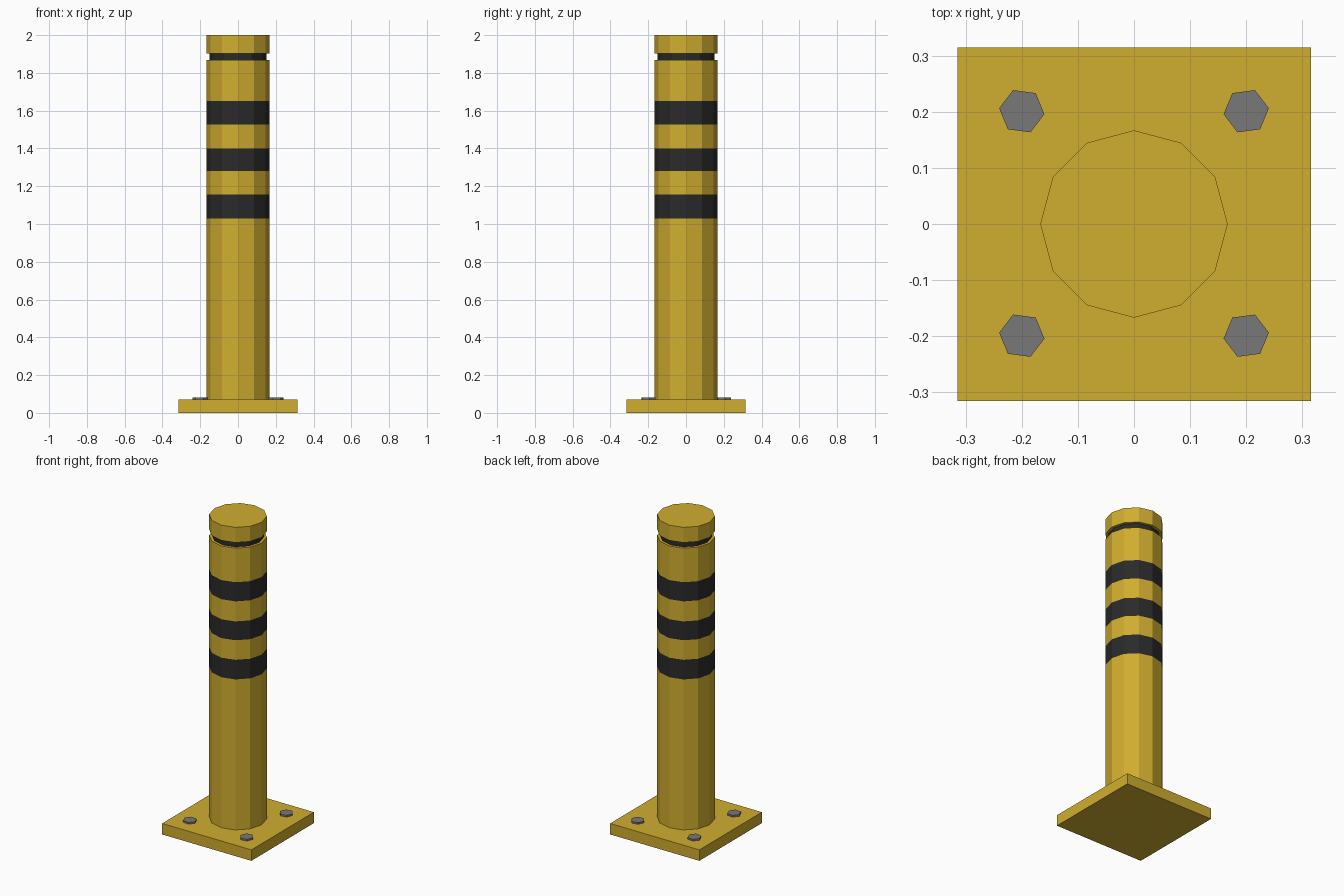
import bpy, bmesh, math

if "Cube" in bpy.data.objects:
    bpy.data.objects.remove(bpy.data.objects["Cube"])

def material(name, rgb):
    m = bpy.data.materials.new(name)
    m.diffuse_color = (*rgb, 1)
    m.use_nodes = True
    m.node_tree.nodes["Principled BSDF"].inputs["Base Color"].default_value = m.diffuse_color
    return m

YELLOW = material("safety yellow", (0.63, 0.42, 0.028))
BLACK = material("black", (0.023, 0.023, 0.023))
GREY = material("bolt grey", (0.19, 0.19, 0.19))

def lathe(name, profile, sides, mats, turn=0.0, loc=(0, 0, 0), dark_bands=()):
    """Revolve (radius, z) points with flat caps; faces inside dark_bands get material 1."""
    bm = bmesh.new()
    rings = [[bm.verts.new((r * math.cos(turn + math.tau * i / sides),
                            r * math.sin(turn + math.tau * i / sides), z))
              for i in range(sides)] for r, z in profile]
    for a, b in zip(rings, rings[1:]):
        for i in range(sides):
            j = (i + 1) % sides
            f = bm.faces.new((a[i], a[j], b[j], b[i]))
            z = f.calc_center_median().z
            if any(lo + 1e-4 < z < hi - 1e-4 for lo, hi in dark_bands):
                f.material_index = 1
    bm.faces.new(rings[0][::-1])
    bm.faces.new(rings[-1])
    bmesh.ops.recalc_face_normals(bm, faces=bm.faces)
    me = bpy.data.meshes.new(name)
    bm.to_mesh(me)
    bm.free()
    for m in mats:
        me.materials.append(m)
    ob = bpy.data.objects.new(name, me)
    ob.location = loc
    bpy.context.collection.objects.link(ob)
    return ob

# Square base plate
half = 0.315 * math.sqrt(2)
lathe("base_plate", [(half, 0), (half, 0.07)], 4, [YELLOW], turn=math.pi / 4)

# Twelve-sided post with three black stripes and a recessed black neck under the cap
R, NECK = 0.167, 0.15
stripes = [(1.03, 1.155), (1.28, 1.40), (1.528, 1.65)]
profile = [(R, 0.07)] + [(R, z) for s in stripes for z in s]
profile += [(R, 1.867), (NECK, 1.867), (NECK, 1.903), (R, 1.903), (R, 2.0)]
lathe("post", profile, 12, [YELLOW, BLACK], dark_bands=stripes + [(1.867, 1.903)])

# Hexagonal bolt heads, mirrored left to right
for sx in (-1, 1):
    for sy in (-1, 1):
        lathe("bolt_head", [(0.0407, 0.07), (0.0407, 0.081)], 6, [GREY],
              turn=sx * math.radians(7.5), loc=(0.2 * sx, 0.2 * sy + 0.001, 0))
